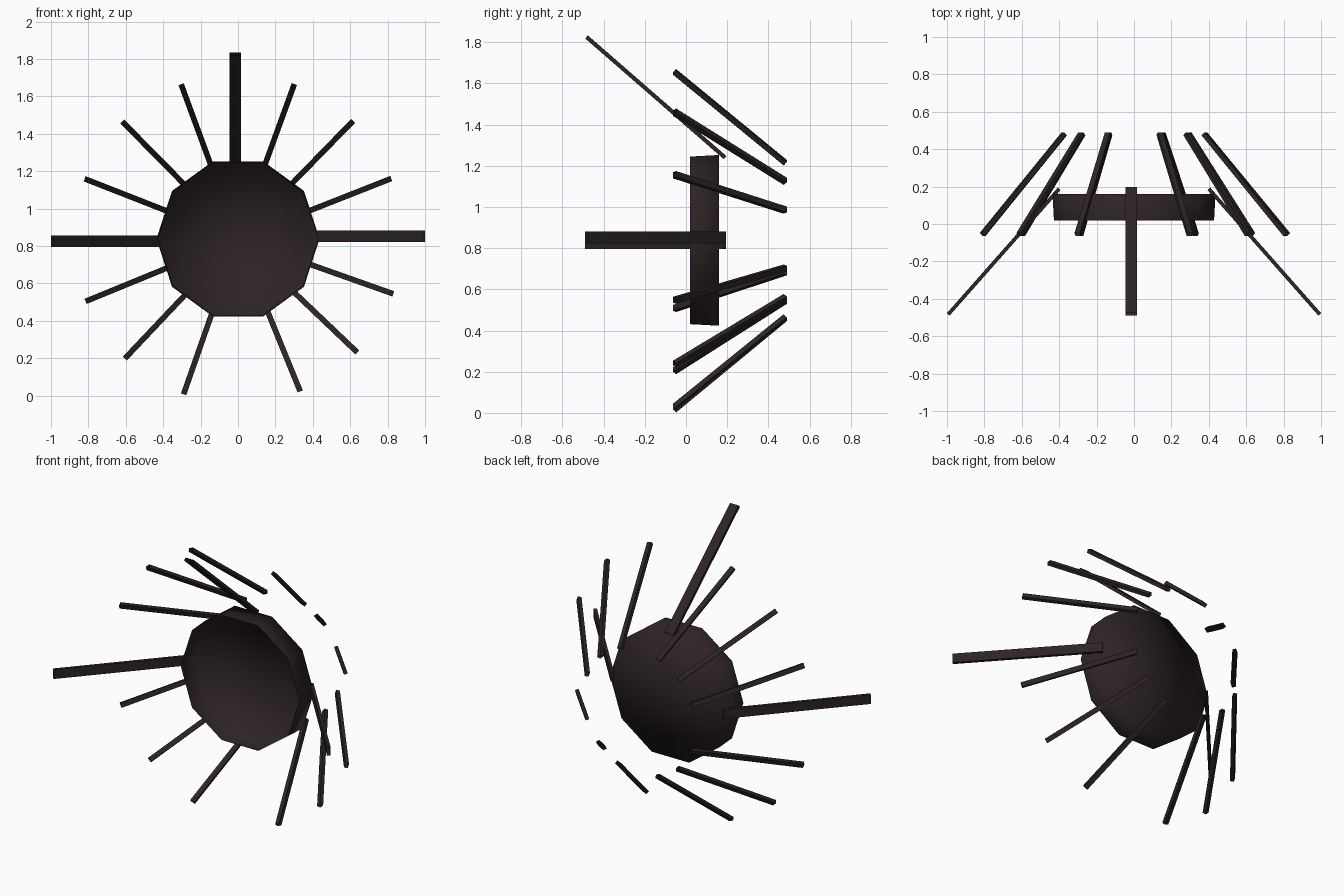
import bpy, bmesh, math
from mathutils import Vector, Matrix

if "Cube" in bpy.data.objects:
    bpy.data.objects.remove(bpy.data.objects["Cube"])

CENTRE = Vector((0, 0, 0.838))

dark = bpy.data.materials.new("dark_brown")
dark.diffuse_color = (0.026, 0.017, 0.018, 1)
dark.use_nodes = True
dark.node_tree.nodes["Principled BSDF"].inputs["Base Color"].default_value = dark.diffuse_color


def add_object(name, bm, smooth=False):
    mesh = bpy.data.meshes.new(name)
    bm.to_mesh(mesh)
    bm.free()
    mesh.materials.append(dark)
    for p in mesh.polygons:
        p.use_smooth = smooth
    obj = bpy.data.objects.new(name, mesh)
    bpy.context.collection.objects.link(obj)
    return obj


def add_bar(name, start, end, tangent, width, thickness):
    """Open-ended rectangular tube, its wide side along the tangent."""
    start, end, tangent = Vector(start), Vector(end), Vector(tangent)
    axis = (end - start).normalized()
    normal = axis.cross(tangent).normalized()
    rot = Matrix((tangent, normal, axis)).transposed().to_4x4()
    size = Matrix.Diagonal((width, thickness, (end - start).length, 1))
    bm = bmesh.new()
    bmesh.ops.create_cube(bm, size=1,
                          matrix=Matrix.Translation((start + end) / 2) @ rot @ size)
    bm.normal_update()
    caps = [f for f in bm.faces if abs(f.normal.dot(axis)) > 0.9]
    bmesh.ops.delete(bm, geom=caps, context='FACES_ONLY')
    add_object(name, bm)


# Ten-sided shallow dish: closed at the back, open at the front
bm = bmesh.new()
rings = []
for y, r in ((0.02, 0.428), (0.16, 0.436)):
    rings.append([bm.verts.new(CENTRE + Vector((r * math.cos(k * math.pi / 5), y,
                                                r * math.sin(k * math.pi / 5))))
                  for k in range(10)])
front, back = rings
hub = bm.verts.new(CENTRE + Vector((0, 0.16, 0)))
for k in range(10):
    n = (k + 1) % 10
    bm.faces.new((front[k], front[n], back[n], back[k]))
    bm.faces.new((back[k], back[n], hub))
bm.normal_update()
if bm.faces[:][1].normal.y < 0:
    bmesh.ops.reverse_faces(bm, faces=bm.faces)
add_object("central_dish", bm, smooth=True)

# Three wide bars leaning forward: right, left and top
add_bar("right_wide_bar", (0.40, 0.188, 0.852), (0.993, -0.483, 0.852), (0, 0, 1), 0.06, 0.02)
add_bar("left_wide_bar", (-0.40, 0.188, 0.825), (-0.993, -0.483, 0.825), (0, 0, 1), 0.06, 0.02)
add_bar("top_wide_bar", (-0.015, 0.19, 1.24), (-0.015, -0.483, 1.826), (1, 0, 0), 0.062, 0.02)

# Twelve thin rods forming a cone around the dish
for i, deg in enumerate((21.5, 45.7, 70, 110.2, 134.6, 158.6,
                         202.3, 226.6, 250.7, 292.2, 316.4, 340.5)):
    a = math.radians(deg)
    out = Vector((math.cos(a), -0.0, math.sin(a)))
    tangent = (-math.sin(a), 0, math.cos(a))
    add_bar(f"thin_rod_{i + 1}", CENTRE + out * 0.402 + Vector((0, 0.482, 0)),
            CENTRE + out * 0.872 + Vector((0, -0.056, 0)), tangent, 0.03, 0.023)
